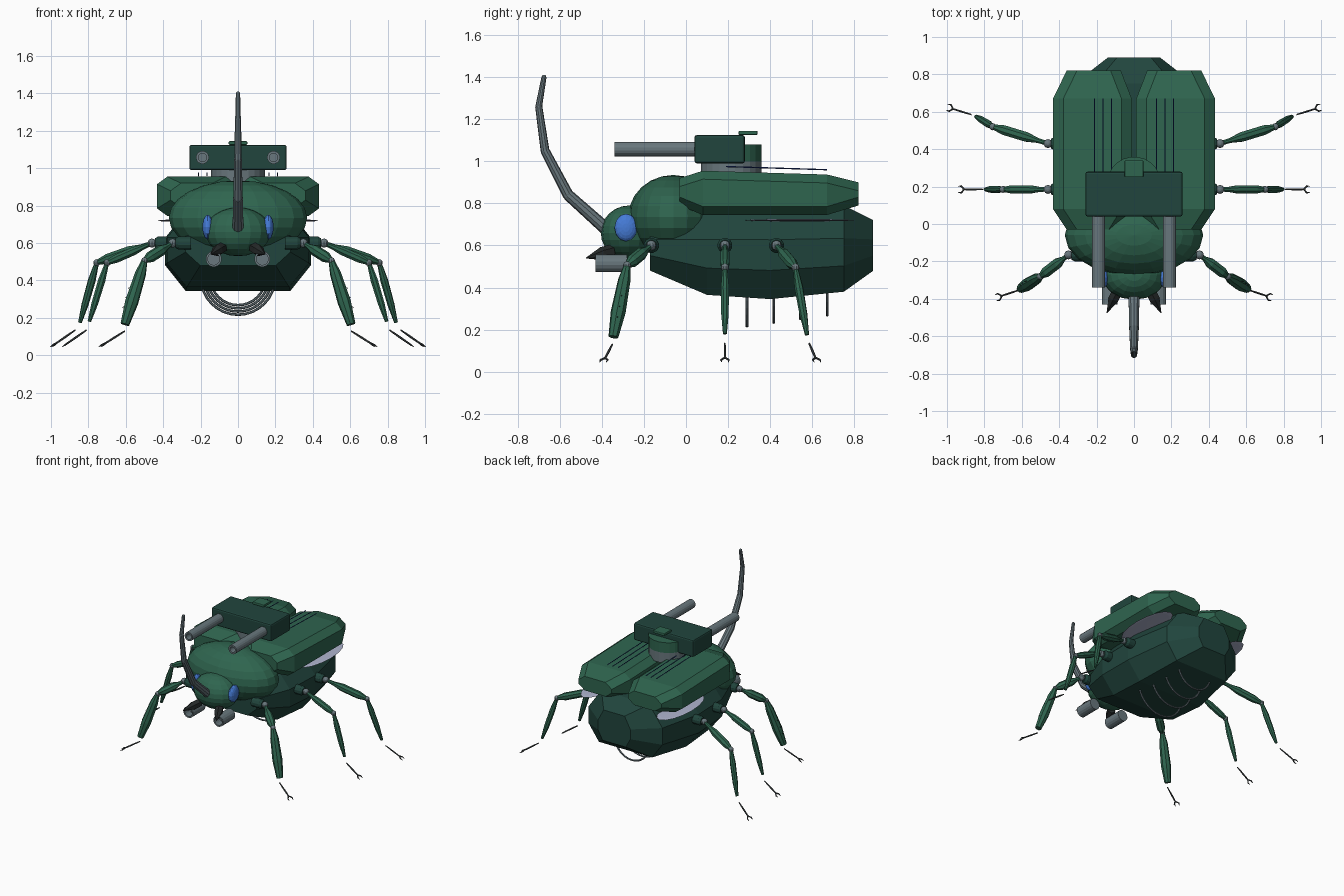
import bpy, bmesh, math
from mathutils import Vector, Matrix

if "Cube" in bpy.data.objects:
    bpy.data.objects.remove(bpy.data.objects["Cube"])


def material(name, rgb):
    m = bpy.data.materials.new(name)
    m.use_nodes = True
    m.diffuse_color = (*rgb, 1)
    m.node_tree.nodes["Principled BSDF"].inputs["Base Color"].default_value = (*rgb, 1)
    return m


GREEN = material("shell green", (0.028, 0.130, 0.078))
DARK = material("dark green", (0.015, 0.060, 0.047))
GREY = material("steel grey", (0.140, 0.185, 0.205))
GUNMETAL = material("dark steel", (0.055, 0.065, 0.068))
BLACK = material("near black", (0.018, 0.022, 0.022))
BLUE = material("eye blue", (0.060, 0.200, 0.680))
NAVY = material("stripe navy", (0.012, 0.035, 0.200))
PALE = material("pale lavender", (0.430, 0.460, 0.620))


def finish(name, bm, mat):
    bmesh.ops.recalc_face_normals(bm, faces=bm.faces[:])
    me = bpy.data.meshes.new(name)
    bm.to_mesh(me)
    bm.free()
    me.materials.append(mat)
    ob = bpy.data.objects.new(name, me)
    bpy.context.collection.objects.link(ob)
    return ob


def skin(name, rings, mat):
    """Bridge rings of points into a closed solid."""
    bm = bmesh.new()
    loops = [[bm.verts.new(p) for p in ring] for ring in rings]
    n = len(loops[0])
    for a, b in zip(loops, loops[1:]):
        for i in range(n):
            j = (i + 1) % n
            bm.faces.new((a[i], a[j], b[j], b[i]))
    bm.faces.new(loops[0])
    bm.faces.new(loops[-1])
    return finish(name, bm, mat)


def rod(name, p0, p1, profile, mat, sides=8):
    """Turned shape along a line; profile holds (fraction, radius) pairs."""
    p0, p1 = Vector(p0), Vector(p1)
    axis = p1 - p0
    turn = axis.to_track_quat('Z', 'Y')
    rings = []
    for t, r in profile:
        angles = [math.tau * (i + 0.5) / sides for i in range(sides)]
        rings.append([p0 + axis * t + turn @ Vector((r * math.cos(a), r * math.sin(a), 0))
                      for a in angles])
    return skin(name, rings, mat)


def ellipsoid(name, centre, radii, mat, u=16, v=10, turn=Matrix()):
    bm = bmesh.new()
    bmesh.ops.create_uvsphere(bm, u_segments=u, v_segments=v, radius=1,
                              matrix=Matrix.Translation(centre) @ Matrix.Diagonal((*radii, 1)) @ turn)
    return finish(name, bm, mat)


def box(name, low, high, bevel, mat):
    low, high = Vector(low), Vector(high)
    bm = bmesh.new()
    bmesh.ops.create_cube(bm, size=1, matrix=Matrix.Translation((low + high) / 2)
                          @ Matrix.Diagonal((*(high - low), 1)))
    ob = finish(name, bm, mat)
    mod = ob.modifiers.new("Bevel", 'BEVEL')
    mod.width, mod.segments = bevel, 2
    return ob


def hoop(name, centre, major, minor, mat, n=32, m=6):
    bm = bmesh.new()
    grid = []
    for i in range(n):
        a = math.tau * i / n
        ring = []
        for k in range(m):
            b = math.tau * k / m
            r = major + minor * math.cos(b)
            ring.append(bm.verts.new((r * math.cos(a), centre[1] + minor * math.sin(b),
                                      centre[2] + r * math.sin(a))))
        grid.append(ring)
    for i in range(n):
        for k in range(m):
            a, b, l = grid[i], grid[(i + 1) % n], (k + 1) % m
            bm.faces.new((a[k], b[k], b[l], a[l]))
    return finish(name, bm, mat)


# Faceted abdomen
rings = []
for y, w, z0, z1 in [(-0.17, 0.28, 0.48, 0.72), (0.10, 0.38, 0.365, 0.79), (0.40, 0.39, 0.345, 0.80),
                     (0.75, 0.32, 0.38, 0.79), (0.89, 0.14, 0.48, 0.72)]:
    h = z1 - z0
    half = [(w * 0.72, z0), (w, z0 + h * 0.3), (w, z0 + h * 0.62), (w * 0.65, z1)]
    rings.append([(x, y, z) for x, z in half] + [(-x, y, z) for x, z in reversed(half)])
skin("abdomen", rings, DARK)

# Belly hoops
for i in range(4):
    hoop("belly_hoop", (0, 0.29 + 0.127 * i, 0.415), 0.198 - 0.017 * i, 0.007, GREY)

# Thorax and head
ellipsoid("thorax", (0, -0.06, 0.735), (0.37, 0.215, 0.2), GREEN, 20, 12)
ellipsoid("head", (0, -0.27, 0.66), (0.175, 0.135, 0.13), GREEN, 16, 12)

# Segmented horn
horn = [(-0.37, 0.67), (-0.56, 0.84), (-0.67, 1.05), (-0.70, 1.26), (-0.675, 1.40)]
for i, (a, b) in enumerate(zip(horn, horn[1:])):
    r = 0.031 - 0.005 * i
    rod("horn_segment", (0, *a), (0, *b), [(0, r), (1, r - 0.004)], GREY, 10)
    ellipsoid("horn_joint", (0, *b), (r - 0.005,) * 3, GREY, 8, 6)

# Gun turret
rod("turret_ring", (0, 0.215, 0.92), (0, 0.215, 1.0), [(0, 0.145), (1, 0.145)], GREY, 24)
rod("turret_drum", (0, 0.215, 1.0), (0, 0.215, 1.08), [(0, 0.145), (1, 0.145)], GREEN, 24)
box("turret_housing", (-0.26, 0.04, 0.99), (0.26, 0.28, 1.125), 0.012, DARK)
box("turret_hatch", (-0.05, 0.25, 1.125), (0.05, 0.34, 1.145), 0.005, GREEN)

# Leg layout: hip, knee, ankle, foot start, toe, femur radius, tibia profile
slim = [(0, 0.012), (0.3, 0.021), (0.7, 0.019), (1, 0.010)]
stout = [(0, 0.016), (0.2, 0.030), (0.65, 0.036), (1, 0.024)]
legs = {
    "front": ((0.35, -0.165, 0.6), (0.50, -0.28, 0.505), (0.605, -0.345, 0.165),
              (0.605, -0.35, 0.13), (0.74, -0.395, 0.045), 0.03, stout),
    "middle": ((0.46, 0.185, 0.6), (0.70, 0.185, 0.495), (0.795, 0.185, 0.18),
               (0.81, 0.185, 0.135), (0.94, 0.185, 0.045), 0.024, slim),
    "hind": ((0.46, 0.43, 0.6), (0.755, 0.52, 0.495), (0.845, 0.575, 0.175),
             (0.87, 0.585, 0.135), (1.0, 0.625, 0.045), 0.028, slim),
}

for side, s in (("left", 1), ("right", -1)):
    def at(x, y, z):
        return Vector((s * x, y, z))

    # Wing cover with stripes, and the thin wing beneath
    rings = []
    for y, xi, xo, z0, z1 in [(-0.03, 0.08, 0.36, 0.79, 0.92), (0.08, 0.012, 0.433, 0.745, 0.955),
                              (0.67, 0.012, 0.433, 0.745, 0.937), (0.82, 0.07, 0.36, 0.79, 0.90)]:
        c, d = 0.055, 0.04
        rings.append([at(x, y, z) for x, z in
                      [(xi + c, z0), (xo - c, z0), (xo, z0 + d), (xo, z1 - d),
                       (xo - c, z1), (xi + c, z1), (xi, z1 - d), (xi, z0 + d)]])
    skin(side + "_wing_cover", rings, GREEN)
    for x in (0.12, 0.165, 0.21):
        rod(side + "_wing_stripe", at(x, 0.19, 0.975), at(x, 0.67, 0.96),
            [(0, 0.003), (1, 0.003)], NAVY, 6)
    ellipsoid(side + "_thin_wing", at(0.33, 0.54, 0.72), (0.1, 0.26, 0.006), PALE, 16, 6)

    # Gun barrels, hollow at the muzzle
    rod(side + "_main_barrel", at(0.19, 0.06, 1.058), at(0.19, -0.34, 1.058),
        [(0, 0.035), (1, 0.035), (1, 0.022), (0.85, 0.022)], GREY, 16)
    rod(side + "_chin_barrel", at(0.13, -0.28, 0.515), at(0.13, -0.43, 0.515),
        [(0, 0.043), (1, 0.043), (1, 0.032), (0.6, 0.032)], GREY, 16)

    # Face
    ellipsoid(side + "_eye", at(0.162, -0.285, 0.685), (0.028, 0.055, 0.066), BLUE, 12, 10,
              Matrix.Rotation(math.pi / 2, 4, 'Y'))
    rod(side + "_mandible", at(0.085, -0.35, 0.575), at(0.145, -0.475, 0.54),
        [(0, 0.03), (0.4, 0.032), (1, 0.002)], BLACK, 6)

    # Legs
    for pair, (hip, knee, ankle, start, toe, fat, shin) in legs.items():
        name = side + "_" + pair
        hip, knee, ankle, start, toe = (at(*p) for p in (hip, knee, ankle, start, toe))
        inward = at(-0.1, 0, 0)
        rod(name + "_hip", hip + inward, hip + inward * 0.15,
            [(0, 0.036), (0.8, 0.036), (1, 0.026)], DARK, 12)
        ellipsoid(name + "_hip_joint", hip, (0.024,) * 3, GREY, 10, 8)
        rod(name + "_femur", hip, knee, [(0, 0.012), (0.2, 0.015), (0.4, fat), (0.8, fat), (1, 0.014)], GREEN)
        ellipsoid(name + "_knee", knee, (0.019,) * 3, GREY, 10, 8)
        rod(name + "_tibia", knee, ankle, shin, GREEN)

        # Thin foot with a forked claw
        rod(name + "_foot", start, toe.lerp(start, 0.2), [(0, 0.004), (0.5, 0.006), (1, 0.005)], GUNMETAL, 6)
        ahead = (toe - start).normalized()
        across = ahead.cross(Vector((0, 0, 1))).normalized()
        fork = toe.lerp(start, 0.25)
        for k in (1, -1):
            bend = fork.lerp(toe, 0.5) + across * k * 0.018
            rod(name + "_claw", fork, bend, [(0, 0.005), (1, 0.005)], GUNMETAL, 6)
            rod(name + "_claw_tip", bend, toe + across * k * 0.016, [(0, 0.005), (1, 0.001)], GUNMETAL, 6)

        # Spines along the digging shin
        if pair == "front":
            for t in (0.4, 0.55, 0.7):
                p = knee.lerp(ankle, t)
                rod(name + "_spine", p, p + at(0.046, 0, -0.01), [(0, 0.008), (1, 0.001)], BLACK, 5)
